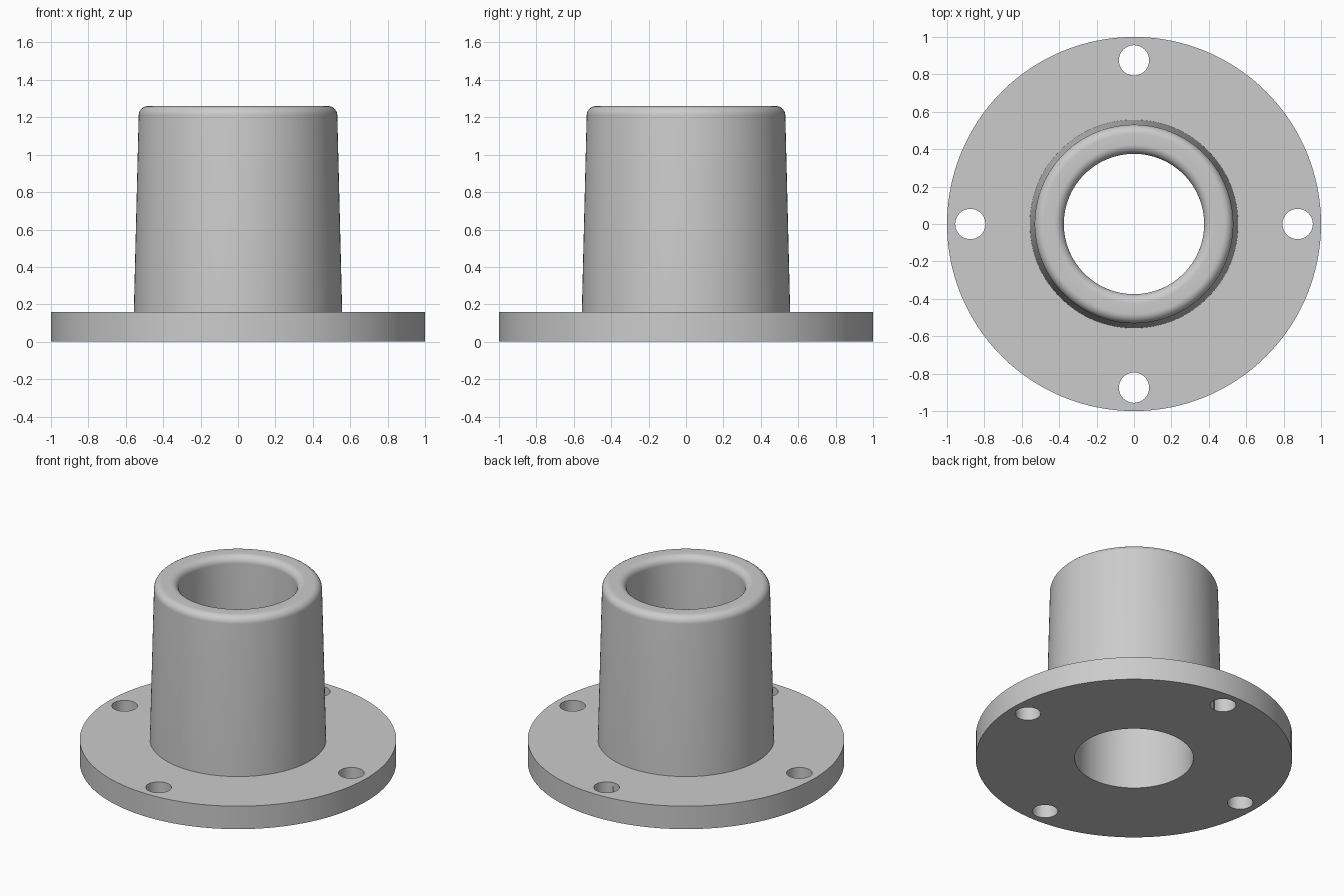
import bpy, bmesh
from math import sin, cos, pi

if "Cube" in bpy.data.objects:
    bpy.data.objects.remove(bpy.data.objects["Cube"])

SEGMENTS = 128
BORE, FLANGE_TOP, TOP, FILLET = 0.375, 0.16, 1.26, 0.05
RIM = 0.531  # outer radius just below the rounded rim

# Grey metal
metal = bpy.data.materials.new("grey metal")
metal.use_nodes = True
colour = (0.6, 0.6, 0.6, 1)
metal.diffuse_color = colour
metal.node_tree.nodes["Principled BSDF"].inputs["Base Color"].default_value = colour


def arc(cx, cz, start, end, steps=10):
    """Points of a rounded corner in the profile."""
    angles = [start + (end - start) * i / steps for i in range(steps + 1)]
    return [(cx + FILLET * cos(a), cz + FILLET * sin(a)) for a in angles]


def lathe(name, profile):
    """Turn a closed profile of (radius, height) points around z."""
    bm = bmesh.new()
    rings = [[bm.verts.new((r * cos(2 * pi * i / SEGMENTS), r * sin(2 * pi * i / SEGMENTS), z))
              for i in range(SEGMENTS)] for r, z in profile]
    for k, ring in enumerate(rings):
        upper = rings[(k + 1) % len(rings)]
        for i in range(SEGMENTS):
            j = (i + 1) % SEGMENTS
            bm.faces.new((ring[i], ring[j], upper[j], upper[i]))
    bmesh.ops.recalc_face_normals(bm, faces=bm.faces)
    mesh = bpy.data.meshes.new(name)
    bm.to_mesh(mesh)
    bm.free()
    obj = bpy.data.objects.new(name, mesh)
    bpy.context.collection.objects.link(obj)
    mesh.materials.append(metal)
    return obj


# Flange, tapered sleeve, rounded rim and straight bore in one profile
profile = [(BORE, 0), (1, 0), (1, FLANGE_TOP), (0.557, FLANGE_TOP)]
profile += arc(RIM - FILLET, TOP - FILLET, 0.025, pi / 2)
profile += arc(BORE + FILLET, TOP - FILLET, pi / 2, pi)
bushing = lathe("flanged_bushing", profile)

# Four bolt holes through the flange
for i in range(4):
    a = i * pi / 2
    bpy.ops.mesh.primitive_cylinder_add(vertices=48, radius=0.081, depth=0.6,
                                        location=(0.875 * cos(a), 0.875 * sin(a), 0.1))
    cutter = bpy.context.object
    cutter.name = "bolt_hole_cutter"
    cutter.hide_render = True
    cutter.data.materials.append(metal)
    cut = bushing.modifiers.new("bolt hole", "BOOLEAN")
    cut.operation, cut.solver, cut.object = "DIFFERENCE", "EXACT", cutter
    bpy.context.view_layer.objects.active = bushing
    bpy.ops.object.modifier_apply(modifier=cut.name)
    bpy.data.objects.remove(cutter)

# Smooth round surfaces, crisp corners
bpy.ops.object.select_all(action="DESELECT")
bushing.select_set(True)
bpy.context.view_layer.objects.active = bushing
bpy.ops.object.shade_smooth_by_angle(angle=pi / 6)
